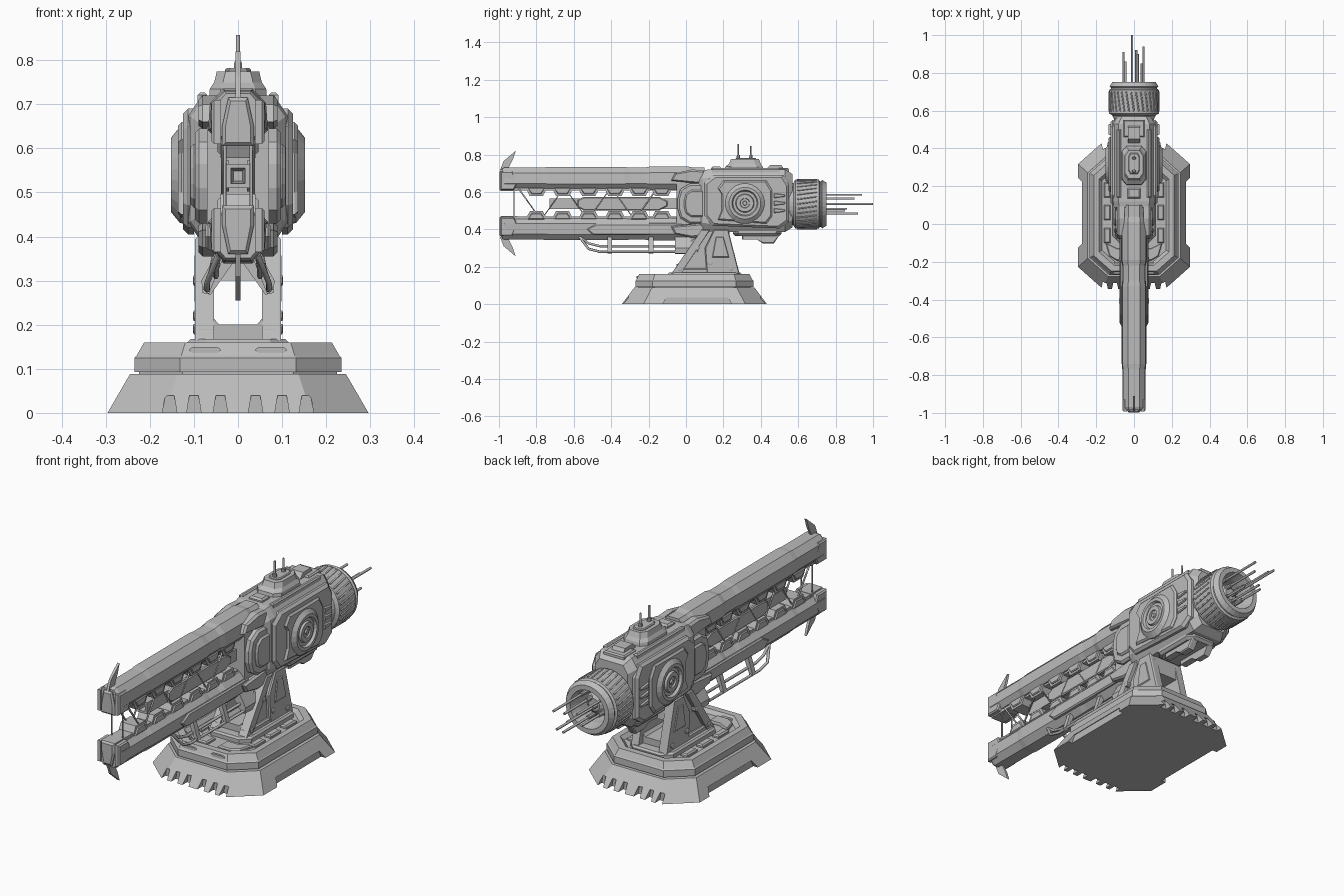
import bpy, bmesh, math
from mathutils import Vector

default = bpy.data.objects.get("Cube")
if default:
    bpy.data.objects.remove(default)

grey = bpy.data.materials.new("plain_grey")
grey.use_nodes = True
grey.diffuse_color = (.5, .5, .5, 1)
grey.node_tree.nodes["Principled BSDF"].inputs["Base Color"].default_value = (.5, .5, .5, 1)

# Mirror centre on the gun axis
AXIS = .5375
centre = bpy.data.objects.new("gun_axis_helper", None)
centre.location = (0, 0, AXIS)
centre.hide_render = True
bpy.context.collection.objects.link(centre)


def finish(name, data, mirror=""):
    ob = bpy.data.objects.new(name, data)
    bpy.context.collection.objects.link(ob)
    data.materials.append(grey)
    if mirror:
        mod = ob.modifiers.new("mirror", 'MIRROR')
        mod.mirror_object = centre
        mod.use_axis = ["x" in mirror, False, "z" in mirror]
    return ob


def loft(name, axis, rings, mirror=""):
    """Skin rings of (position, outline) along an axis and cap both ends."""
    place = {"x": lambda p, u, v: (p, u, v),
             "y": lambda p, u, v: (u, p, v),
             "z": lambda p, u, v: (u, v, p)}[axis]
    bm = bmesh.new()
    rows = [[bm.verts.new(place(p, u, v)) for u, v in pts] for p, pts in rings]
    for low, high in zip(rows, rows[1:]):
        for i in range(len(low)):
            bm.faces.new((low[i - 1], low[i], high[i], high[i - 1]))
    bm.faces.new(rows[0])
    bm.faces.new(rows[-1])
    bmesh.ops.recalc_face_normals(bm, faces=bm.faces)
    mesh = bpy.data.meshes.new(name)
    bm.to_mesh(mesh)
    bm.free()
    return finish(name, mesh, mirror)


def shrink(pts, d):
    """Pull an outline in by d on every side (negative grows it)."""
    lo = [min(c) for c in zip(*pts)]
    hi = [max(c) for c in zip(*pts)]
    mid = [(a + b) / 2 for a, b in zip(lo, hi)]
    fac = [1 - 2 * d / (b - a) for a, b in zip(lo, hi)]
    return [tuple(m + (c - m) * f for c, m, f in zip(p, mid, fac)) for p in pts]


def plate(name, axis, pts, a, b, bevel=0, mirror=""):
    """Extruded outline whose far edge is chamfered."""
    rings = [(a, pts), (b, pts)]
    if bevel:
        step = bevel if b > a else -bevel
        rings = [(a, pts), (b - step, pts), (b, shrink(pts, bevel))]
    return loft(name, axis, rings, mirror)


def octagon(u, v, hu, hv, cu, cv):
    quarter = [(hu, hv - cv), (hu - cu, hv)]
    pts = quarter + [(-a, b) for a, b in quarter[::-1]]
    return [(u + a, v + b) for a, b in pts + [(-a, -b) for a, b in pts]]


def rect(u0, u1, v0, v1):
    return [(u0, v0), (u1, v0), (u1, v1), (u0, v1)]


def trapezoid(u, wide, narrow, v0, v1):
    return [(u - wide, v0), (u + wide, v0), (u + narrow, v1), (u - narrow, v1)]


def lathe(name, axis, u, v, profile, sides=24, mirror=""):
    turn = [math.tau * (i + .5) / sides for i in range(sides)]
    return loft(name, axis, [(p, [(u + r * math.cos(t), v + r * math.sin(t)) for t in turn])
                             for r, p in profile], mirror)


def pipe(name, points, radius, mirror=""):
    curve = bpy.data.curves.new(name, 'CURVE')
    curve.dimensions = '3D'
    curve.bevel_depth = radius
    curve.bevel_resolution = 1
    curve.use_fill_caps = True
    line = curve.splines.new('POLY')
    line.points.add(len(points) - 1)
    for point, co in zip(line.points, points):
        point.co = (*co, 1)
    return finish(name, curve, mirror)


# Base skirt with notches cut in its foot
MID = .045


def base_ring(hx, hy):
    return octagon(0, MID, hx, hy, hx * .44, hx * .39)


skirt = loft("base_skirt", "z", [(0, base_ring(.296, .388)), (.088, base_ring(.245, .322))])
cutters = []
for side in (-1, 1):
    for x in (-.155, -.1, -.04, .04, .1, .155):
        face = MID + side * .352
        cutters.append(plate("foot_notch_cutter", "y", trapezoid(x, .018, .01, -.01, .04),
                             face, MID + side * .5))
    cutters.append(plate("side_notch_cutter", "x", trapezoid(.06, .19, .165, -.01, .035),
                         side * .272, side * .4))
for cutter in cutters:
    cutter.hide_render = True
    cutter.hide_set(True)
    cutter.display_type = 'WIRE'
    mod = skirt.modifiers.new("notch", 'BOOLEAN')
    mod.object = cutter
    mod.solver = 'EXACT'

# Stepped deck with a sunken floor
loft("base_neck", "z", [(.08, base_ring(.225, .3)), (.1, base_ring(.225, .3))])
loft("base_deck", "z", [(.093, base_ring(.235, .315)), (.125, base_ring(.235, .315)),
                        (.13, base_ring(.23, .31)), (.16, base_ring(.213, .295)),
                        (.16, base_ring(.185, .265)), (.142, base_ring(.17, .25))])
plate("pedestal_plinth", "z", octagon(0, .1, .115, .2, .04, .04), .14, .168, .008)
for y in (-.06, .06, .18):
    plate("deck_pad", "z", rect(.125, .16, y - .04, y + .04), .14, .156, .006, "x")
plate("deck_corner_pad", "z", [(.03, -.13), (.09, -.13), (.15, -.1), (.13, -.17), (.09, -.195), (.03, -.195)],
      .14, .156, .006, "x")
plate("deck_clip", "y", octagon(.075, .143, .035, .007, .008, .005), -.2, -.264, 0, "x")

# Pedestal legs: recessed web, raised struts and bolts
plate("leg_web", "x", [(-.07, .16), (.28, .16), (.22, .4), (.09, .4)], .055, .08, 0, "x")
plate("leg_front_strut", "x", [(-.08, .16), (-.03, .16), (.13, .4), (.085, .4)], .054, .097, .005, "x")
plate("leg_rear_panel", "x", [(.11, .16), (.287, .16), (.225, .4), (.15, .4), (.1, .3)], .054, .095, .006, "x")
plate("leg_panel_trim", "x", [(.14, .25), (.23, .25), (.2, .36), (.16, .36)], .09, .099, .004, "x")
plate("leg_foot_bar", "x", rect(-.06, .25, .16, .19), .054, .093, .006, "x")
for y, z in ((-.035, .19), (.06, .3), (.13, .22), (.24, .19)):
    lathe("leg_bolt", "x", y, z, [(.013, .08), (.013, .1), (.008, .102)], 8, "x")
plate("pedestal_floor", "y", [(-.056, .16), (.056, .16), (.056, .215), (.042, .2), (-.042, .2), (-.056, .215)],
      -.05, .25)
plate("pedestal_saddle", "x", [(.06, .3), (.24, .3), (.23, .41), (.08, .41)], -.07, .07)

# Receiver housing
body = octagon(0, .553, .112, .167, .03, .045)
loft("receiver_body", "y", [(.06, shrink(body, .03)), (.09, shrink(body, .005)), (.12, body),
                            (.53, body), (.57, shrink(body, .025))])
side = [(.1, .47), (.14, .42), (.5, .405), (.55, .44), (.55, .64), (.52, .69), (.15, .69), (.1, .65)]
plate("receiver_side_plate", "x", side, .1, .125, .012, "x")
plate("receiver_side_panel", "x", [(.17, .45), (.43, .43), (.46, .47), (.46, .61), (.43, .66), (.2, .66),
                                   (.17, .62), (.19, .59), (.19, .5)], .12, .136, .008, "x")
for z in (.5, .54, .58):
    plate("side_vent", "x", [(.47, z - .013), (.53, z - .005), (.53, z + .005), (.47, z + .013)],
          .12, .134, .004, "x")
lathe("side_hub", "x", .315, .54, [(.112, .11), (.11, .132), (.085, .152), (.07, .152), (.064, .14),
                                   (.05, .14), (.046, .15), (.026, .15), (.024, .143), (.012, .143),
                                   (.01, .15)], 24, "x")

# Roof details
loft("roof_turret", "z", [(.71, octagon(0, .31, .066, .105, .025, .03)), (.735, octagon(0, .31, .064, .1, .025, .03)),
                          (.75, octagon(0, .315, .054, .085, .02, .03)), (.775, octagon(0, .315, .048, .075, .02, .03))])
plate("roof_turret_cap", "z", octagon(0, .32, .03, .055, .01, .02), .77, .782, .004)
for y, top in ((.28, .857), (.347, .845)):
    pipe("roof_antenna", [(0, y, .77), (0, y, top)], .005)
    lathe("antenna_socket", "z", 0, y, [(.011, .77), (.009, .797)], 8)
plate("roof_rear_block", "x", [(.42, .71), (.53, .71), (.51, .745), (.45, .745)], -.032, .032)
plate("roof_rear_strip", "z", rect(-.055, .055, .46, .55), .71, .728, .006)
plate("roof_front_block", "z", rect(-.035, .035, .135, .19), .71, .735, .008)
plate("roof_side_rail", "z", rect(.07, .092, .14, .5), .7, .727, .006, "x")

# Underside plates
plate("belly_plate", "z", octagon(0, .38, .085, .13, .03, .03), .41, .365, .012)
plate("belly_block", "x", [(.3, .37), (.5, .37), (.47, .325), (.41, .325), (.38, .345), (.3, .345)],
      .03, .065, .005, "x")

# Collar between receiver and rails
plate("collar_core", "y", octagon(0, AXIS, .07, .14, .02, .03), -.05, .1)
collar = [(-.045, .51), (-.03, .46), (.02, .43), (.13, .43), (.13, .645), (.02, .645), (-.03, .615), (-.045, .565)]
plate("collar_cheek", "x", collar, .05, .098, .01, "x")
plate("collar_cheek_trim", "x", shrink(collar, .035), .09, .108, .008, "x")
plate("collar_clamp", "x", [(-.08, .66), (.1, .64), (.1, .715), (.03, .72), (-.06, .7)], .05, .09, .01, "xz")

# Twin rails, lower one mirrored from the upper
rail = [(-.03, .73), (.03, .73), (.058, .7), (.062, .645), (.04, .62), (-.04, .62), (-.062, .645), (-.058, .7)]
loft("rail", "y", [(-.985, shrink(rail, .006)), (-.97, rail), (.1, rail)], "z")
for y0, y1, grow in ((-.77, -.3, .003), (-.22, .04, .006)):
    thick = shrink(rail, -grow)
    loft("rail_sleeve", "y", [(y0, rail), (y0 + .03, thick), (y1 - .03, thick), (y1, rail)], "z")
plate("rail_nose", "y", [(-.022, .715), (.022, .715), (.036, .65), (.036, .605), (-.036, .605), (-.036, .65)],
      -.9, -.998, .008, "z")
plate("rail_nose_cheek", "x", [(-.992, .71), (-.93, .71), (-.9, .65), (-.92, .61), (-.992, .61)],
      .038, .06, .006, "xz")
plate("muzzle_fin", "x", [(-.995, .715), (-.975, .765), (-.91, .82), (-.925, .775), (-.95, .725)],
      -.006, .006, 0, "z")
plate("rail_inner_strip", "y", rect(-.035, .035, .607, .63), -.9, -.02, 0, "z")
for y in (-.8, -.66, -.52, -.38, -.25, -.13):
    plate("rail_tooth", "x", trapezoid(y, .062, .035, .63, .578), -.04, .04, 0, "z")
    plate("rail_tooth_face", "x", trapezoid(y, .045, .025, .622, .588), .03, .046, .004, "xz")

# Lattice wires joining the rails
pipe("muzzle_wire", [(.03, -.92, .45), (.03, -.92, .625)], .004, "x")
zigzag = [(.034, -.9 + .125 * i, (.625, .45)[i % 2]) for i in range(7)]
pipe("rail_lattice", zigzag, .005, "x")

# Inner core with a square bore
bore = rect(-.026, .026, .51, .565)
loft("inner_core", "y", [(-.66, shrink(bore, .016)), (-.73, shrink(bore, .01)), (-.73, bore), (0, bore)])
plate("core_side_plate", "x", [(-.58, .52), (-.55, .502), (-.14, .502), (-.1, .525), (-.1, .55), (-.14, .573),
                               (-.55, .573), (-.58, .555)], .02, .036, .005, "x")

# Cooling pipes and splayed guards under the lower rail
for name, x, drop in (("outer_pipe", .07, .28), ("inner_pipe", .05, .31)):
    pipe(name, [(.045, -.57, .36), (x, -.52, drop + .015), (x, -.46, drop), (x, -.04, drop),
                (.05, .06, .37)], .007, "x")
for y in (-.42, -.2):
    plate("pipe_bracket", "y", [(.03, .36), (.055, .36), (.08, .28), (.066, .27)], y, y + .025, 0, "x")
plate("splayed_guard", "y", [(.008, .345), (.05, .36), (.083, .3), (.08, .272), (.062, .268)], -.06, .07, .008, "x")
plate("rail_side_skirt", "x", [(-.53, .4), (-.5, .37), (-.02, .37), (-.02, .43), (-.48, .43)], .05, .074, .006, "x")

# Rear drum with a hollow back
lathe("rear_drum", "y", 0, AXIS - .003, [(.1, .54), (.115, .575), (.132, .585), (.132, .71), (.122, .716), (.122, .722),
                                         (.13, .728), (.115, .752), (.092, .752), (.082, .7), (.08, .62)], 32)
for i in range(32):
    t = math.tau * i / 32
    pipe("drum_rib", [(.132 * math.cos(t + s), y, AXIS - .003 + .132 * math.sin(t + s))
                      for y, s in ((.595, 0), (.7, .12))], .004)
lathe("drum_hub", "y", 0, AXIS, [(.06, .6), (.055, .68), (.03, .7)], 12)
for x, z, tip in ((-.055, .585, .91), (-.045, .51, .86), (-.01, .536, 1), (.012, .485, .92),
                  (.02, .565, .9), (.05, .585, .94), (.04, .5, .85)):
    pipe("exhaust_rod", [(x, .62, z), (x, tip, z)], .006)
    lathe("rod_socket", "y", x, z, [(.012, .62), (.01, .73)], 8)
